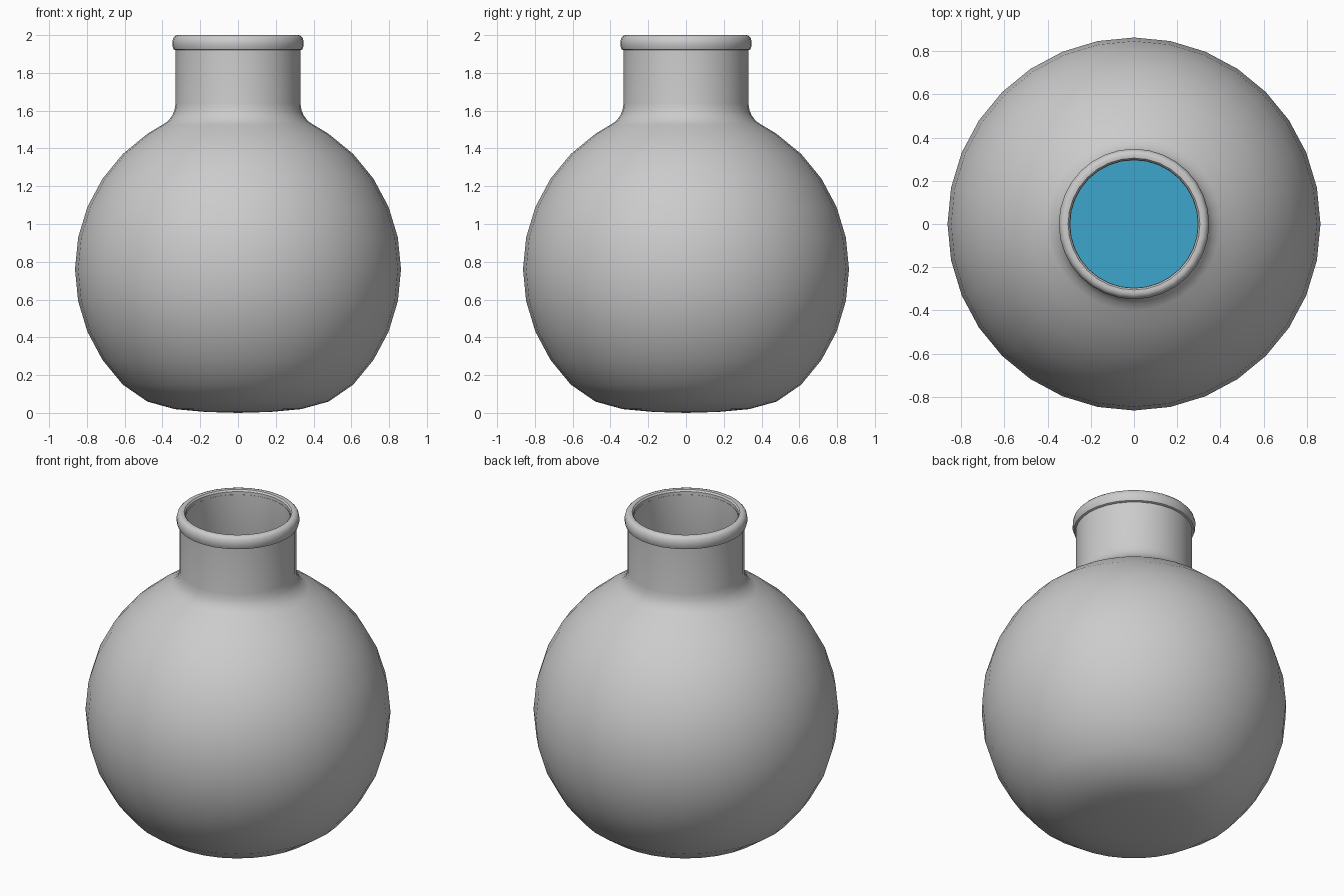
import bpy, bmesh
from math import sin, cos, pi, radians

if "Cube" in bpy.data.objects:
    bpy.data.objects.remove(bpy.data.objects["Cube"])

SEG = 32
R, CZ = 0.863, 0.76        # outer bulb
RI = 0.825                 # inner bulb


def lathe(name, profile, closed=False):
    """Revolve (radius, z) points about z; radius 0 becomes a pole."""
    bm = bmesh.new()
    rings = []
    for r, z in profile:
        if r < 1e-6:
            rings.append([bm.verts.new((0, 0, z))] * SEG)
        else:
            rings.append([bm.verts.new((r * cos(2 * pi * i / SEG), r * sin(2 * pi * i / SEG), z))
                          for i in range(SEG)])
    pairs = list(zip(rings, rings[1:]))
    if closed:
        pairs.append((rings[-1], rings[0]))
    for a, b in pairs:
        for i in range(SEG):
            j = (i + 1) % SEG
            quad = list(dict.fromkeys((a[i], a[j], b[j], b[i])))
            bm.faces.new(quad)
    bmesh.ops.recalc_face_normals(bm, faces=bm.faces[:])
    me = bpy.data.meshes.new(name)
    bm.to_mesh(me)
    bm.free()
    ob = bpy.data.objects.new(name, me)
    bpy.context.collection.objects.link(ob)
    bpy.ops.object.select_all(action='DESELECT')
    ob.select_set(True)
    bpy.context.view_layer.objects.active = ob
    bpy.ops.object.shade_smooth_by_angle(angle=radians(35))
    return ob


def arc(r, first, last):
    """Bulb profile points in steps of 11.25 degrees of latitude."""
    return [(r * cos(k * pi / 16), CZ + r * sin(k * pi / 16)) for k in range(first, last + 1)]


# Glass bottle: flattened base, round bulb, flared shoulder, neck, then the inner wall
outer = [(0, 0), (0.17, 0.005), (0.335, 0.02), (0.48, 0.06)] + arc(R, -4, 5)
outer += [(0.40, 1.525), (0.37, 1.545), (0.348, 1.575), (0.337, 1.60), (0.33, 1.64), (0.33, 1.97)]
inner = [(0.295, 1.97), (0.295, 1.60), (0.31, 1.56), (0.345, 1.51)]
inner += arc(RI, -4, 5)[::-1] + [(0.45, 0.10), (0.32, 0.06), (0.16, 0.045), (0, 0.04)]
lathe("bottle", outer + inner)

# Rounded lip around the mouth
lathe("lip", [(0.295, 1.92), (0.33, 1.92), (0.341, 1.925), (0.348, 1.945), (0.348, 1.965),
              (0.343, 1.985), (0.333, 1.996), (0.32, 2.0), (0.305, 1.998), (0.297, 1.988)], True)

# Liquid filling the lower half of the bulb
RL = RI - 0.008
liquid = lathe("liquid", [(0, 0.05), (0.16, 0.055), (0.32, 0.07), (0.44, 0.11)]
               + arc(RL, -4, 0) + [(0, CZ)])
mat = bpy.data.materials.new("blue_liquid")
mat.diffuse_color = (0.045, 0.38, 0.60, 1)
mat.use_nodes = True
mat.node_tree.nodes["Principled BSDF"].inputs["Base Color"].default_value = mat.diffuse_color
liquid.data.materials.append(mat)
